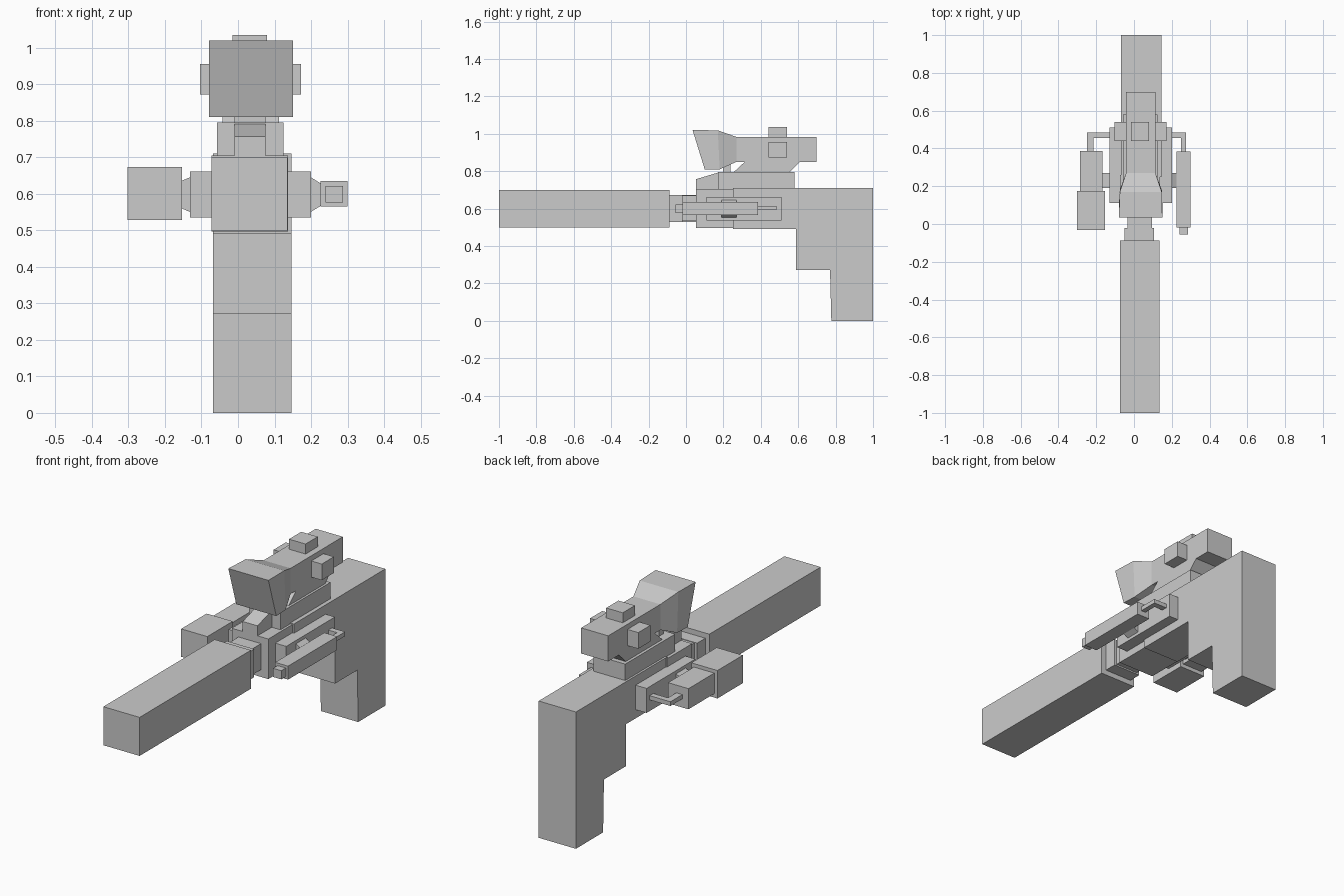
import bpy

if "Cube" in bpy.data.objects:
    bpy.data.objects.remove(bpy.data.objects["Cube"])


def mesh(name, verts, faces):
    me = bpy.data.meshes.new(name)
    me.from_pydata(verts, [], faces)
    me.update()
    ob = bpy.data.objects.new(name, me)
    bpy.context.collection.objects.link(ob)
    return ob


def loft(name, rings):
    """Skin matching closed rings of points and cap both ends."""
    n = len(rings[0])
    verts = [p for r in rings for p in r]
    faces = [tuple(range(n))[::-1]]
    for k in range(len(rings) - 1):
        a, b = k * n, (k + 1) * n
        faces += [(a + i, a + (i + 1) % n, b + (i + 1) % n, b + i) for i in range(n)]
    faces.append(tuple(range(len(verts) - n, len(verts))))
    ob = mesh(name, verts, faces)
    import bmesh
    bm = bmesh.new()
    bm.from_mesh(ob.data)
    bmesh.ops.recalc_face_normals(bm, faces=bm.faces)
    bm.to_mesh(ob.data)
    bm.free()
    return ob


def side_profile(name, x0, x1, yz):
    """Extrude a y-z outline across the width."""
    return loft(name, [[(x, y, z) for y, z in yz] for x in (x0, x1)])


def box(name, x0, x1, y0, y1, z0, z1):
    return side_profile(name, x0, x1, [(y0, z0), (y1, z0), (y1, z1), (y0, z1)])


def section(x0, x1, y_low, y_high, z0, z1):
    return [(x0, y_low, z0), (x1, y_low, z0), (x1, y_high, z1), (x0, y_high, z1)]


# Barrel and its stepped collar
box("barrel", -0.073, 0.135, -1.0, -0.087, 0.5, 0.7)
box("barrel_collar", -0.05, 0.107, -0.09, -0.02, 0.527, 0.673)
box("barrel_neck", -0.034, 0.095, -0.025, 0.06, 0.535, 0.67)

# Receiver with stepped stock
box("front_block", -0.073, 0.137, 0.053, 0.26, 0.497, 0.705)
side_profile("receiver_and_stock", -0.068, 0.146, [
    (0.25, 0.49), (0.588, 0.49), (0.588, 0.272), (0.77, 0.272),
    (0.777, 0), (1, 0), (1, 0.71), (0.25, 0.71)])

# Top rail with sloping front ridge
box("top_rail", -0.057, 0.125, 0.17, 0.58, 0.70, 0.795)
side_profile("rail_ridge", -0.01, 0.075, [
    (0.053, 0.70), (0.18, 0.70), (0.18, 0.795), (0.053, 0.757)])

# Scope mount and post
side_profile("scope_mount", -0.042, 0.113, [
    (0.25, 0.79), (0.55, 0.79), (0.615, 0.855), (0.32, 0.855)])
box("scope_post", -0.01, 0.075, 0.197, 0.237, 0.79, 0.85)

# Scope with flared, slanted hood
loft("scope", [
    section(-0.08, 0.15, 0.10, 0.035, 0.81, 1.02),
    section(-0.075, 0.147, 0.18, 0.17, 0.81, 1.018),
    section(-0.042, 0.113, 0.27, 0.27, 0.85, 0.983),
    section(-0.042, 0.113, 0.698, 0.698, 0.85, 0.983)])
box("scope_top_knob", -0.015, 0.08, 0.44, 0.54, 0.97, 1.035)
box("scope_side_knobs", -0.104, 0.173, 0.44, 0.54, 0.872, 0.956)

# Side plates, tapered connectors and bent cables on both sides
for side, tag, plate_in, plate_out, reach, cable in (
        (1, "right", 0.13, 0.20, 0.228, (0.25, 0.276)),
        (-1, "left", 0.06, 0.131, 0.172, (0.215, 0.25))):
    def sided(name, a, b, *rest):
        return box(f"{tag}_{name}", side * a, side * b, *rest)
    sided("side_plate", plate_in, plate_out, 0.11, 0.51, 0.535, 0.662)
    rings = []
    for x, h in ((plate_out - 0.005, 0.05), (reach, 0.03)):
        rings.append([(side * x, y, 0.598 + s) for y, s in
                      ((0.19, -h), (0.27, -h), (0.27, h), (0.19, h))])
    loft(f"{tag}_connector", rings)
    c0, c1 = cable
    # L-shaped cable, drawn in plan and given thickness
    plan = [(plate_out - 0.005, 0.455), (c0, 0.455), (c0, 0.38),
            (c1, 0.38), (c1, 0.485), (plate_out - 0.005, 0.485)]
    loft(f"{tag}_cable", [[(side * x, y, z) for x, y in plan] for z in (0.593, 0.615)])

# Right laser tube
box("laser_tube", 0.226, 0.30, -0.018, 0.385, 0.565, 0.635)
box("laser_tip", 0.24, 0.287, -0.055, -0.015, 0.577, 0.622)

# Left flashlight
box("flashlight_body", -0.285, -0.168, 0.17, 0.387, 0.548, 0.655)
box("flashlight_head", -0.303, -0.153, -0.033, 0.175, 0.528, 0.673)
